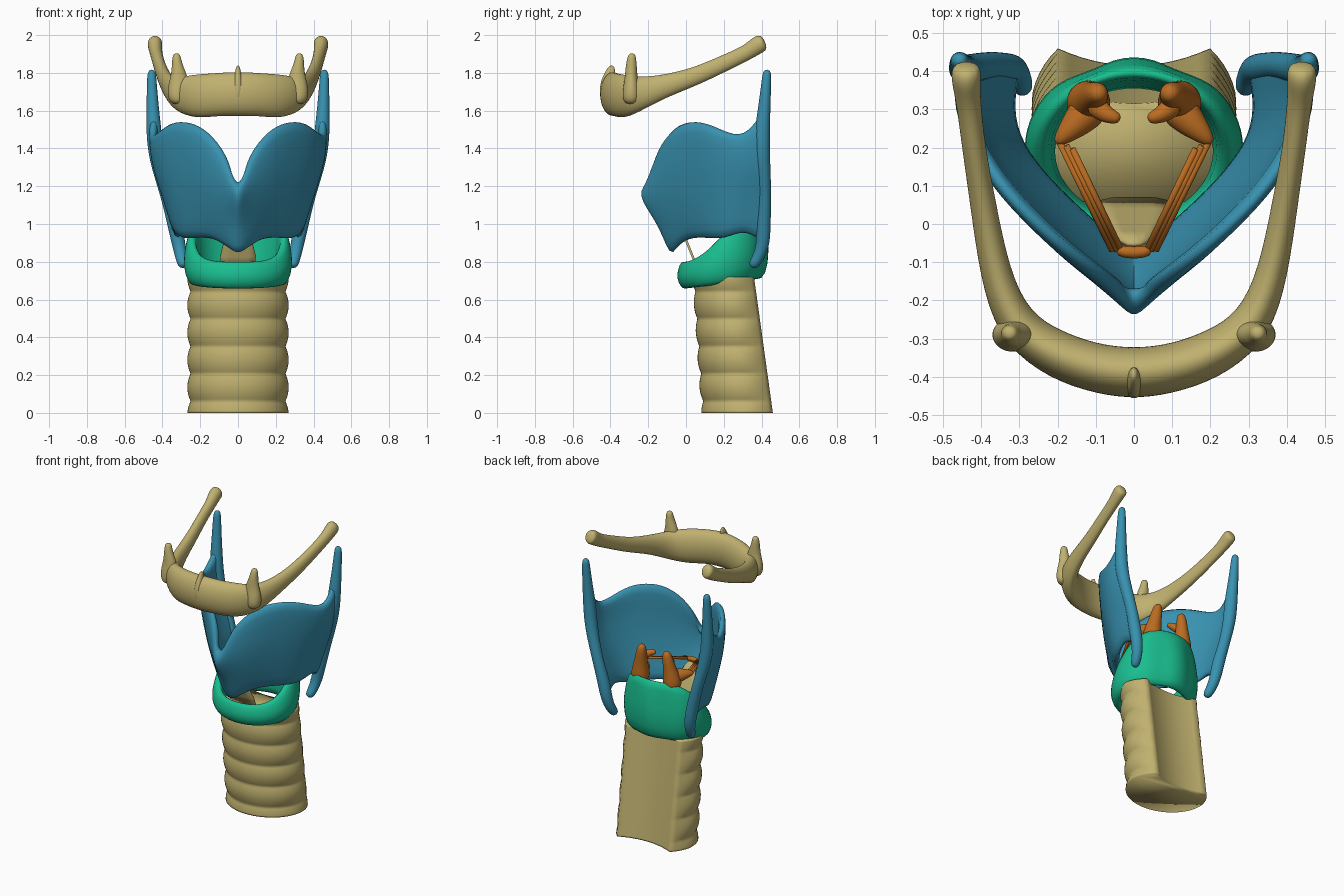
import bpy, bmesh, math
from mathutils import Vector


def material(name, rgb):
    m = bpy.data.materials.new(name)
    m.diffuse_color = (*rgb, 1)
    return m


TAN = material("tan", (0.53, 0.44, 0.16))
BLUE = material("blue", (0.04, 0.29, 0.44))
GREEN = material("green", (0.01, 0.52, 0.28))
ORANGE = material("orange", (0.50, 0.15, 0.015))


def finish(name, bm, mat, mirror=False, subsurf=0, solid=0.0):
    for f in bm.faces:
        f.smooth = True
    me = bpy.data.meshes.new(name)
    bm.to_mesh(me)
    bm.free()
    me.materials.append(mat)
    ob = bpy.data.objects.new(name, me)
    bpy.context.collection.objects.link(ob)
    if mirror:
        ob.modifiers.new("mirror", 'MIRROR')
    if solid:
        ob.modifiers.new("smooth_a", 'SUBSURF').levels = 1
        s = ob.modifiers.new("thickness", 'SOLIDIFY')
        s.thickness, s.offset = solid, -1
    if subsurf:
        s = ob.modifiers.new("smooth", 'SUBSURF')
        s.levels = s.render_levels = subsurf
    return ob


def loft(name, rings, mat, closed=False, cap_start=True, cap_end=True, **kw):
    bm = bmesh.new()
    vs = [[bm.verts.new(p) for p in r] for r in rings]
    n = len(vs[0])
    pairs = list(zip(vs, vs[1:])) + ([(vs[-1], vs[0])] if closed else [])
    for a, b in pairs:
        for i in range(n):
            j = (i + 1) % n
            bm.faces.new((a[i], a[j], b[j], b[i]))
    if not closed:
        if cap_start:
            bm.faces.new(vs[0])
        if cap_end:
            bm.faces.new(vs[-1])
    bmesh.ops.recalc_face_normals(bm, faces=bm.faces)
    return finish(name, bm, mat, **kw)


def tube(name, path, mat, ref=(0, 0, 1), sides=10, seam=False, **kw):
    """path entries: x, y, z, half width, optional half height"""
    pts = [Vector(p[:3]) for p in path]
    rings = []
    for i, p in enumerate(path):
        t = (pts[min(i + 1, len(pts) - 1)] - pts[max(i - 1, 0)]).normalized()
        if seam and i == 0:
            t = Vector((1, 0, 0))
        side = t.cross(Vector(ref)).normalized()
        up = side.cross(t)
        w, h = p[3], p[-1]
        rings.append([pts[i] + side * w * math.cos(a) + up * h * math.sin(a)
                      for a in (2 * math.pi * k / sides for k in range(sides))])
    return loft(name, rings, mat, cap_start=not seam, **kw)


def sheet(name, columns, mat, **kw):
    bm = bmesh.new()
    vs = [[bm.verts.new(p) for p in c] for c in columns]
    for a, b in zip(vs, vs[1:]):
        for i in range(len(a) - 1):
            bm.faces.new((a[i], b[i], b[i + 1], a[i + 1]))
    return finish(name, bm, mat, **kw)


# trachea: ringed front, dented smooth back wall
rings = []
for k in range(73):
    u = k / 72
    z = 0.72 * u
    y0, depth = 0.088 - 0.05 * u, 0.372 - 0.05 * u
    bulge = 0.07 * (abs(math.cos(math.pi * (z - 0.57) / 0.145)) ** 0.8 - 0.55)
    ring = []
    for i in range(41):
        a = math.radians(-220 + 260 * i / 40)
        s = 1 + bulge * min(1, min(i, 40 - i) / 5)
        r = depth / 1.643
        ring.append((0.26 * s * math.cos(a), y0 + r + r * s * math.sin(a), z))
    e = ring[-1]
    for i in range(1, 12):
        q = 1 - 2 * i / 12
        ring.append((e[0] * q, e[1] - 0.045 * (1 - q * q), z))
    rings.append(ring)
loft("trachea", rings, TAN)

# cricoid cartilage: signet ring, low in front, tall and dished behind
PROFILE = [(0.84, 0.0), (0.93, 0.06), (1.03, 0.40), (0.99, 0.75), (0.93, 1.02),
           (0.80, 1.0), (0.76, 0.6), (0.72, 0.08)]
rings = []
for i in range(32):
    a = 2 * math.pi * i / 32
    k = (1 - math.cos(a)) / 2
    zb, zt = 0.655 + 0.045 * k, 0.80 + 0.30 * k * k * (3 - 2 * k)
    dish = math.exp(-((abs(a - math.pi) - 0.45) / 0.22) ** 2)
    ring = []
    for n, (f, h) in enumerate(PROFILE):
        f -= 0.07 * k * h
        if n in (1, 2, 3):
            f -= 0.07 * dish
        if n in (0, 7):
            f -= 0.12 * k * k
        ring.append((0.29 * f * math.sin(a), 0.20 - 0.245 * f * math.cos(a),
                     zb + (zt - zb) * h))
    rings.append(ring)
loft("cricoid_cartilage", rings, GREEN, closed=True, subsurf=1)

# thyroid cartilage: mirrored plates meeting at the front prominence
sheet("thyroid_plates", [
    [(0, -0.09, 0.84), (0, -0.155, 1.02), (0, -0.305, 1.16), (0, -0.19, 1.20)],
    [(0.03, -0.085, 0.84), (0.035, -0.145, 1.02), (0.035, -0.245, 1.17), (0.03, -0.19, 1.28)],
    [(0.07, -0.06, 0.87), (0.09, -0.12, 1.03), (0.10, -0.17, 1.20), (0.09, -0.16, 1.41)],
    [(0.14, 0.0, 0.92), (0.17, -0.05, 1.07), (0.20, -0.09, 1.28), (0.20, -0.08, 1.525)],
    [(0.24, 0.09, 0.92), (0.27, 0.05, 1.10), (0.29, 0.02, 1.32), (0.30, 0.01, 1.55)],
    [(0.33, 0.20, 0.905), (0.37, 0.17, 1.12), (0.40, 0.13, 1.33), (0.40, 0.12, 1.54)],
    [(0.35, 0.31, 0.97), (0.41, 0.29, 1.15), (0.47, 0.27, 1.34), (0.48, 0.29, 1.43)],
    [(0.33, 0.39, 0.90), (0.395, 0.38, 1.15), (0.475, 0.37, 1.33), (0.47, 0.38, 1.56)],
    [(0.33, 0.43, 0.90), (0.39, 0.43, 1.15), (0.47, 0.43, 1.33), (0.465, 0.425, 1.62)],
], BLUE, mirror=True, solid=0.045, subsurf=1)

# back border of the plates with upper and lower horns
tube("thyroid_horns", [
    (0.457, 0.430, 1.82, 0.022), (0.457, 0.426, 1.76, 0.027), (0.452, 0.415, 1.62, 0.034),
    (0.445, 0.402, 1.48, 0.044), (0.432, 0.405, 1.34, 0.042), (0.375, 0.420, 1.15, 0.035),
    (0.335, 0.408, 1.00, 0.042), (0.315, 0.410, 0.90, 0.038), (0.300, 0.385, 0.82, 0.033),
    (0.287, 0.345, 0.77, 0.028)], BLUE, ref=(1, 0, 0), mirror=True, subsurf=2)

# hyoid bone: deep body sweeping into slim greater horns
tube("hyoid_bone", [
    (0, -0.395, 1.69, 0.072, 0.125), (0.12, -0.375, 1.685, 0.068, 0.12),
    (0.22, -0.335, 1.675, 0.066, 0.125), (0.315, -0.265, 1.685, 0.056, 0.10),
    (0.365, -0.13, 1.725, 0.042, 0.064), (0.395, 0.05, 1.78, 0.036, 0.050),
    (0.42, 0.20, 1.85, 0.032, 0.046), (0.435, 0.33, 1.91, 0.034, 0.042),
    (0.44, 0.38, 1.95, 0.042, 0.052), (0.44, 0.42, 1.965, 0.040, 0.045)],
    TAN, seam=True, mirror=True, subsurf=2)
tube("hyoid_lesser_horn", [
    (0.32, -0.29, 1.63, 0.045), (0.32, -0.29, 1.70, 0.060, 0.050), (0.31, -0.29, 1.77, 0.052, 0.036),
    (0.32, -0.29, 1.83, 0.032), (0.325, -0.288, 1.87, 0.026), (0.325, -0.285, 1.905, 0.018)],
    TAN, ref=(0, 1, 0), mirror=True, subsurf=2)
tube("hyoid_front_ridge", [
    (0, -0.425, 1.64, 0.028, 0.035), (0, -0.425, 1.74, 0.028, 0.036),
    (0, -0.40, 1.80, 0.018, 0.03), (0, -0.39, 1.84, 0.008, 0.015)],
    TAN, ref=(0, 1, 0), subsurf=2)

# arytenoid cartilages: curved pyramid with two processes
tube("arytenoid_body", [
    (0.12, 0.315, 1.04, 0.062), (0.12, 0.32, 1.10, 0.062), (0.11, 0.33, 1.17, 0.044),
    (0.10, 0.34, 1.24, 0.036), (0.09, 0.345, 1.30, 0.024)],
    ORANGE, ref=(0, 1, 0), mirror=True, subsurf=2)
tube("arytenoid_outer_process", [
    (0.10, 0.32, 1.11, 0.055), (0.14, 0.275, 1.12, 0.048), (0.18, 0.235, 1.13, 0.028),
    (0.205, 0.21, 1.13, 0.012)], ORANGE, mirror=True, subsurf=2)
tube("arytenoid_inner_knob", [
    (0.11, 0.32, 1.20, 0.035), (0.08, 0.29, 1.22, 0.026), (0.055, 0.28, 1.23, 0.020),
    (0.035, 0.275, 1.23, 0.012)], ORANGE, mirror=True, subsurf=2)

# vocal ligaments: thin parallel strands and their front attachment
for i, d in enumerate((-0.016, 0.0, 0.016)):
    tube(f"vocal_ligament_{i + 1}", [
        (0.178 + d, 0.205 + d * 0.5, 1.13, 0.009), (0.045 + d * 0.7, -0.07, 1.06, 0.009)],
        ORANGE, sides=8, mirror=True)
tube("ligament_attachment", [
    (-0.05, -0.068, 1.06, 0.016), (0, -0.078, 1.06, 0.018), (0.05, -0.068, 1.06, 0.016)],
    ORANGE, subsurf=1)

# median membrane from the ligaments down to the cricoid
sheet("median_membrane", [
    [(s * 0.12, 0.06, 0.75), (s * 0.075, 0.0, 0.90), (s * 0.035, -0.06, 1.05)]
    for s in (-1, 0, 1)], TAN, solid=0.012)
